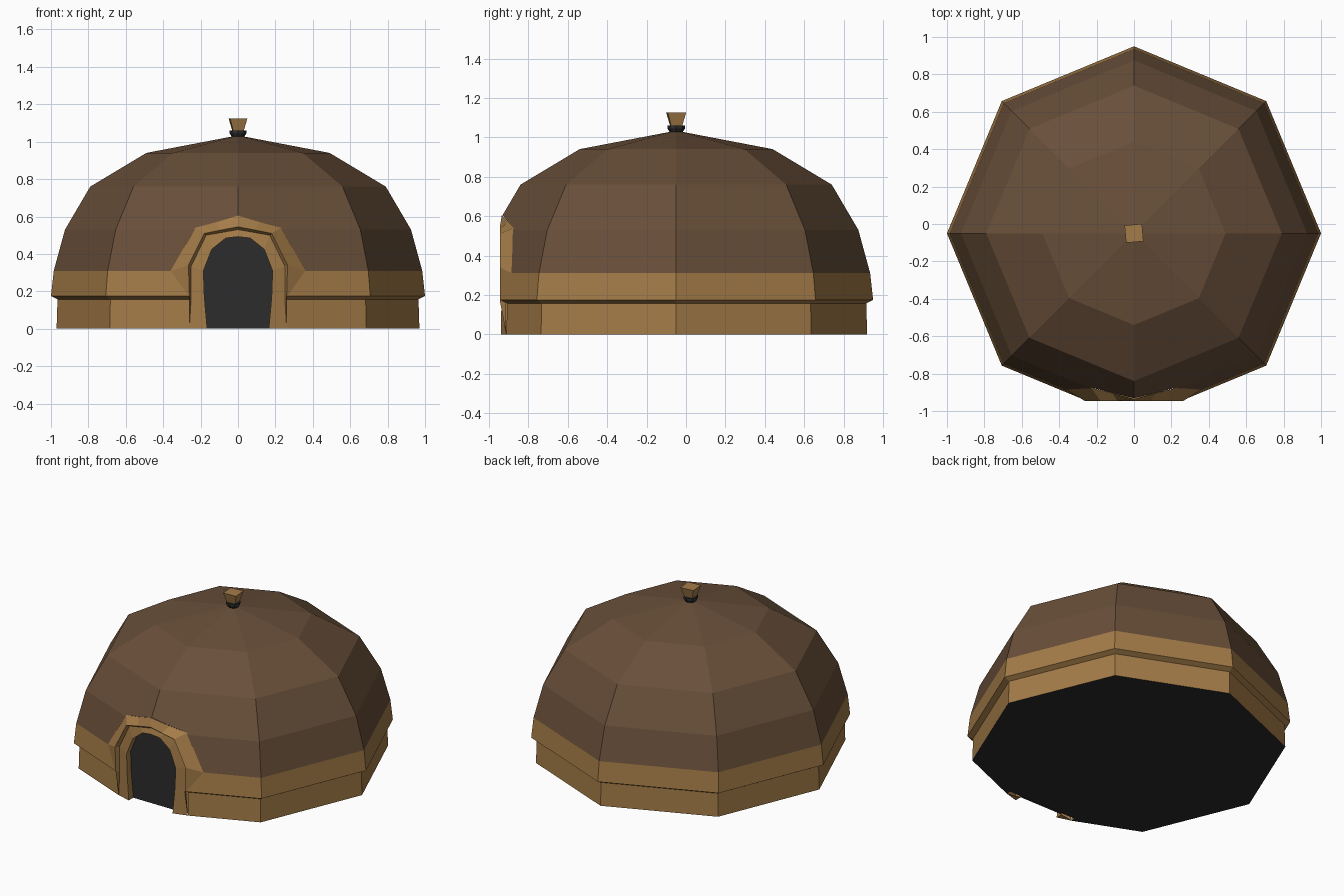
import bpy, bmesh, math
from mathutils import Vector

cube = bpy.data.objects.get("Cube")
if cube:
    bpy.data.objects.remove(cube, do_unlink=True)


def material(name, r, g, b):
    m = bpy.data.materials.new(name)
    m.use_nodes = True
    m.diffuse_color = (r, g, b, 1)
    bsdf = next(n for n in m.node_tree.nodes if n.type == 'BSDF_PRINCIPLED')
    bsdf.inputs["Base Color"].default_value = (r, g, b, 1)
    return m


TAN = material("tan wood", 0.37, 0.20, 0.065)
BROWN = material("brown hide", 0.14, 0.078, 0.041)
DARK = material("charcoal", 0.025, 0.025, 0.025)
CENTRE_Y = -0.05


def finish(name, bm, mats):
    mesh = bpy.data.meshes.new(name)
    bm.to_mesh(mesh)
    bm.free()
    for m in mats:
        mesh.materials.append(m)
    obj = bpy.data.objects.new(name, mesh)
    bpy.context.collection.objects.link(obj)
    return obj


def lathe(name, profile, sides, mats, turn=0.0, rule=None):
    """Stack of polygon rings, closed at both ends."""
    bm = bmesh.new()
    rings = []
    for r, z in profile:
        ring = []
        for i in range(sides):
            a = turn + 2 * math.pi * i / sides
            ring.append(bm.verts.new((r * math.cos(a), CENTRE_Y + r * math.sin(a), z)))
        rings.append(ring)
    for low, high in zip(rings, rings[1:]):
        for i in range(sides):
            j = (i + 1) % sides
            bm.faces.new((low[i], low[j], high[j], high[i]))
    bm.faces.new(rings[0][::-1])
    bm.faces.new(rings[-1])
    bm.normal_update()
    if rule:
        for f in bm.faces:
            f.material_index = rule(f)
    return finish(name, bm, mats)


# Dome with base wall, overhanging band and hide roof
def dome_colour(f):
    if f.normal.z < -0.99:
        return 2
    return 1 if f.calc_center_median().z > 0.31 else 0


dome = lathe("dome", [(0.97, 0), (0.965, 0.157), (1.0, 0.175), (0.985, 0.31),
                      (0.925, 0.53), (0.79, 0.76), (0.49, 0.94), (0.02, 1.03)],
             8, [TAN, BROWN, DARK], rule=dome_colour)

# Entrance outlines, right halves as (x, y, z) from the ground to the crown
outer = [(0.26, -0.912, 0), (0.26, -0.942, 0.17), (0.36, -0.886, 0.31),
         (0.23, -0.875, 0.54), (0.115, -0.905, 0.57), (0, -0.935, 0.605)]
lip = [(0.26, -0.912, 0), (0.26, -0.945, 0.17), (0.265, -0.945, 0.34),
       (0.18, -0.945, 0.51), (0.09, -0.945, 0.528), (0, -0.945, 0.545)]
trim = [(0.26, -0.912, 0), (0.25, -0.916, 0.17), (0.25, -0.92, 0.335),
        (0.17, -0.925, 0.5), (0.085, -0.925, 0.515), (0, -0.925, 0.53)]
door = [(0.165, -0.94, 0), (0.18, -0.937, 0.17), (0.185, -0.935, 0.31),
        (0.14, -0.935, 0.425), (0.065, -0.935, 0.485), (0, -0.935, 0.492)]
jamb = [(x, -0.892, z) for x, y, z in door]


def mirrored(half):
    return half + [(-x, y, z) for x, y, z in half[-2::-1]]


# Cut the doorway out of the dome
bm = bmesh.new()
outline = [(x, y, z if z > 0 else -0.1) for x, y, z in mirrored(outer)]
face = bm.faces.new([bm.verts.new((x, -1.3, z)) for x, y, z in outline])
moved = bmesh.ops.extrude_face_region(bm, geom=[face])["geom"]
bmesh.ops.translate(bm, vec=Vector((0, 0.42, 0)),
                    verts=[v for v in moved if isinstance(v, bmesh.types.BMVert)])
bmesh.ops.recalc_face_normals(bm, faces=bm.faces)
cutter = finish("doorway_cutter", bm, [TAN])
cutter.hide_render = True
cut = dome.modifiers.new("doorway", 'BOOLEAN')
cut.operation = 'DIFFERENCE'
cut.solver = 'EXACT'
cut.object = cutter
bpy.context.view_layer.objects.active = dome
bpy.ops.object.modifier_apply(modifier=cut.name)
bpy.data.objects.remove(cutter, do_unlink=True)

# Stepped entrance arch lofted between the outlines, with a dark door
bm = bmesh.new()
loops = [[bm.verts.new(p) for p in mirrored(h)] for h in (outer, lip, trim, door, jamb)]
for a, b in zip(loops, loops[1:]):
    for i in range(len(a) - 1):
        bm.faces.new((a[i], a[i + 1], b[i + 1], b[i]))
panel = bm.faces.new(loops[-1])
panel.material_index = 1
for end in (0, -1):
    bm.faces.new([loops[k][end] for k in (2, 3, 4)])
bmesh.ops.remove_doubles(bm, verts=bm.verts, dist=0.0005)
bmesh.ops.recalc_face_normals(bm, faces=bm.faces)
panel = next(f for f in bm.faces if f.material_index == 1)
if panel.normal.y > 0:
    bmesh.ops.reverse_faces(bm, faces=bm.faces)
finish("entrance_arch", bm, [TAN, DARK])

# Roof finial: dark cup and flared square post
lathe("finial_cup", [(0.025, 1.015), (0.045, 1.045), (0.045, 1.06)], 8, [DARK])
lathe("finial_post", [(0.04, 1.058), (0.066, 1.125)], 4, [TAN], turn=math.radians(50))
